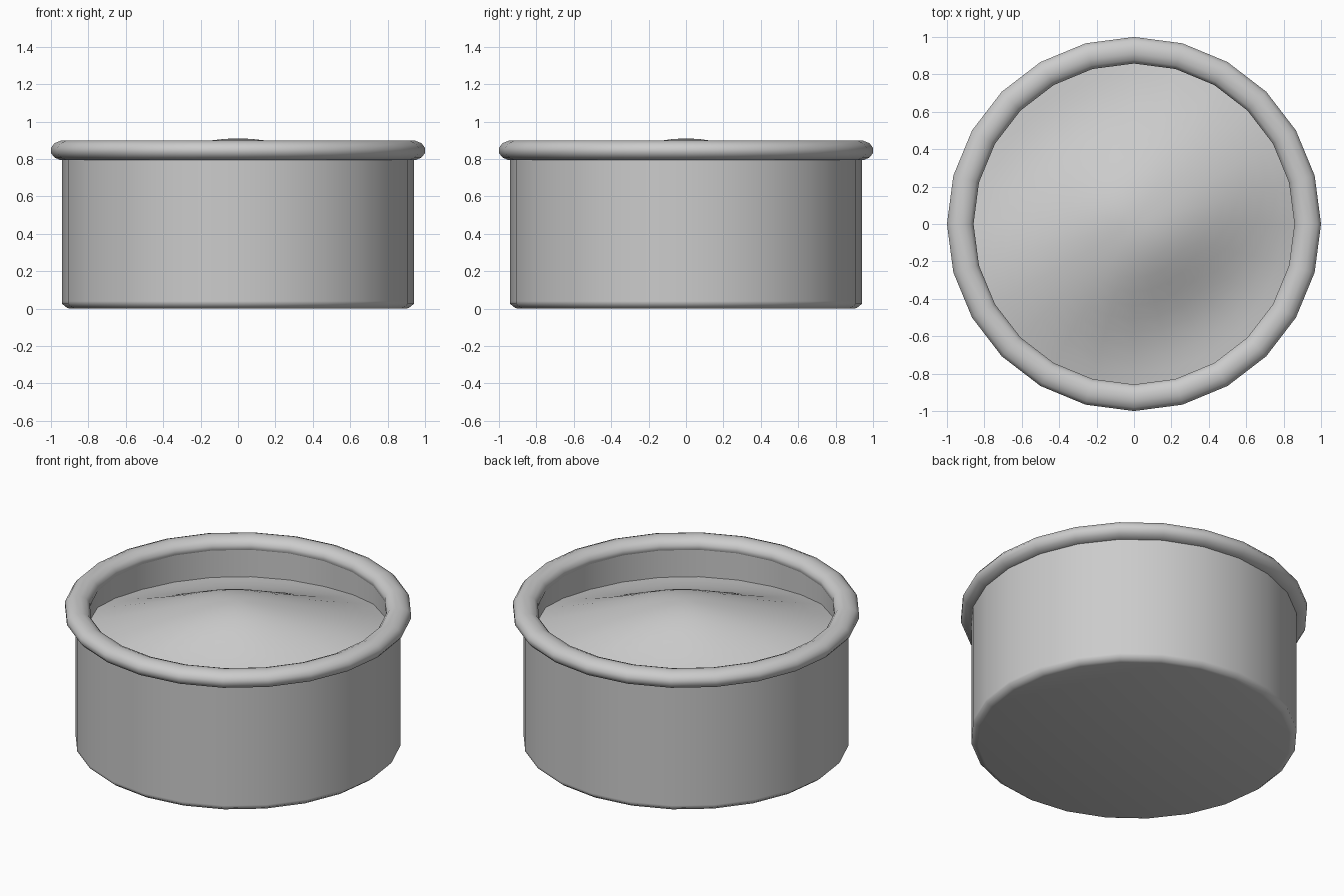
import bpy, bmesh
from math import sin, cos, pi, radians, exp, sqrt

SIDES = 24

cube = bpy.data.objects.get("Cube")
if cube:
    bpy.data.objects.remove(cube)

grey = bpy.data.materials.new("plain_grey")
grey.use_nodes = True
colour = (0.6, 0.6, 0.6, 1)
grey.diffuse_color = colour
grey.node_tree.nodes["Principled BSDF"].inputs["Base Color"].default_value = colour


def lathe(name, profile, closed=False, height=None, angle=60):
    """Spin (radius, z) points about z; radius 0 becomes a single pole."""
    bm = bmesh.new()
    rings = []
    for r, z in profile:
        count = SIDES if r > 0 else 1
        ring = []
        for i in range(count):
            a = 2 * pi * i / SIDES
            x, y = r * cos(a), r * sin(a)
            ring.append(bm.verts.new((x, y, height(x, y) if height else z)))
        rings.append(ring)
    pairs = list(zip(rings, rings[1:]))
    if closed:
        pairs.append((rings[-1], rings[0]))
    for low, high in pairs:
        for i in range(SIDES):
            j = (i + 1) % SIDES
            if len(low) == 1:
                bm.faces.new((low[0], high[i], high[j]))
            elif len(high) == 1:
                bm.faces.new((low[i], low[j], high[0]))
            else:
                bm.faces.new((low[i], high[i], high[j], low[j]))
    bmesh.ops.recalc_face_normals(bm, faces=bm.faces)
    if height:
        for f in bm.faces:
            f.normal_update()
            if f.normal.z < 0:
                f.normal_flip()
    mesh = bpy.data.meshes.new(name)
    bm.to_mesh(mesh)
    bm.free()
    mesh.materials.append(grey)
    obj = bpy.data.objects.new(name, mesh)
    bpy.context.collection.objects.link(obj)
    bpy.ops.object.select_all(action="DESELECT")
    obj.select_set(True)
    bpy.context.view_layer.objects.active = obj
    bpy.ops.object.shade_smooth_by_angle(angle=radians(angle))


# Pot: flat base, soft chamfer, straight outer and inner walls, inner floor
lathe("pot_body", [(0, 0), (0.9, 0), (0.915, 0.005), (0.94, 0.025), (0.94, 0.04),
                   (0.94, 0.85), (0.86, 0.85), (0.86, 0.08), (0, 0.08)])

# Rounded lip around the top
lip = []
for k in range(12):
    a = 2 * pi * (k + 0.5) / 12
    lip.append((0.929 + 0.0735 * cos(a), 0.846 + 0.054 * sin(a)))
lathe("pot_rim", lip, closed=True)


# Filling: a ridge running diagonally, highest in the middle, steep on both flanks
def mound_height(x, y):
    along, across = (x + y) / sqrt(2), (y - x) / sqrt(2)
    base = 0.655
    crest = 0.91 - 0.25 * (sqrt(along ** 2 + 0.03) - sqrt(0.03))
    flank = abs(across + 0.12 * along) / 0.48
    return base + (crest - base) * exp(-flank ** 2.5)


lathe("soil_mound", [(0.87 * k / 12, 0) for k in range(13)],
      height=mound_height, angle=80)
